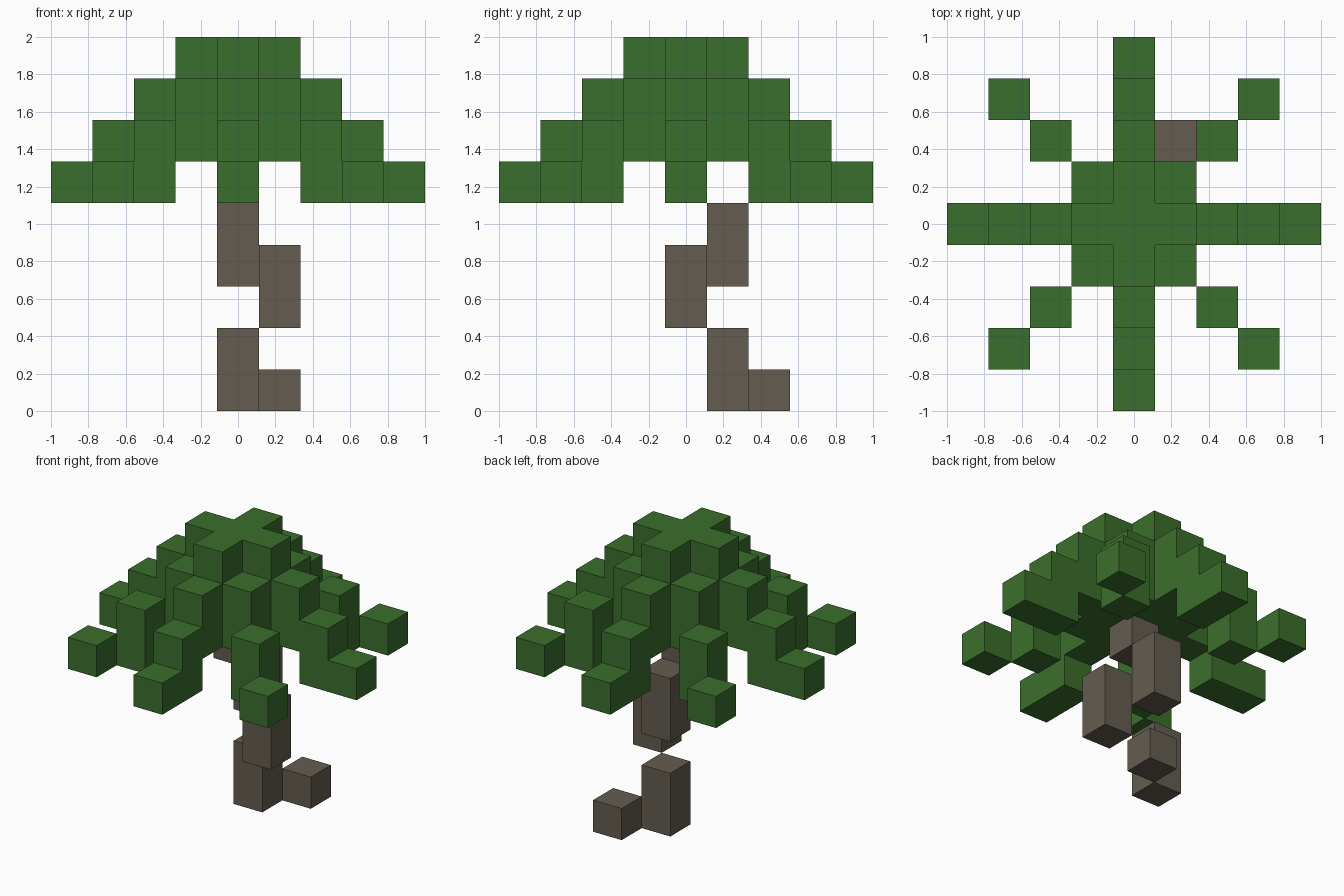
import bpy
import bmesh
from mathutils import Vector

cube = bpy.data.objects.get("Cube")
if cube:
    bpy.data.objects.remove(cube, do_unlink=True)

U = 2 / 9  # edge of one block


def material(name, rgb):
    mat = bpy.data.materials.new(name)
    mat.use_nodes = True
    mat.diffuse_color = (*rgb, 1)
    mat.node_tree.nodes["Principled BSDF"].inputs["Base Color"].default_value = (*rgb, 1)
    return mat


def block_object(name, cells, mat):
    """One mesh from unit cells, keeping only the outer faces."""
    bm = bmesh.new()
    for cell in sorted(cells):
        centre = Vector(cell) + Vector((0, 0, 0.5))
        for axis in range(3):
            for sign in (-1, 1):
                normal = Vector((0, 0, 0))
                normal[axis] = sign
                if tuple(int(a + b) for a, b in zip(cell, normal)) in cells:
                    continue
                side = Vector((0, 0, 0))
                side[(axis + 1) % 3] = 0.5
                up = normal.cross(side)
                mid = centre + normal / 2
                corners = (mid - side - up, mid + side - up, mid + side + up, mid - side + up)
                bm.faces.new([bm.verts.new(c * U) for c in corners])
    bmesh.ops.remove_doubles(bm, verts=bm.verts, dist=0.001)
    mesh = bpy.data.meshes.new(name)
    bm.to_mesh(mesh)
    bm.free()
    mesh.materials.append(mat)
    obj = bpy.data.objects.new(name, mesh)
    bpy.context.collection.objects.link(obj)
    return obj


green = material("leaf green", (0.044, 0.158, 0.026))
brown = material("bark brown", (0.127, 0.107, 0.082))

# Crown: solid core, four straight fronds and four diagonal fronds stepping down
leaves = {(x, y, z) for x in (-1, 0, 1) for y in (-1, 0, 1) for z in (6, 7)}
leaves.add((0, 0, 8))
for dx in (-1, 0, 1):
    for dy in (-1, 0, 1):
        reach = 5 - abs(dx) - abs(dy)
        if reach == 5:
            continue
        top = reach + 4
        for r in range(1, reach + 1):
            for z in (top + 1 - r, top - r):
                if z >= 5:
                    leaves.add((dx * r, dy * r, z))
block_object("leaf_crown", leaves, green)

# Crooked trunk: x, y, bottom layer, top layer
trunk = [
    ("trunk_root", 1, 2, 0, 0),
    ("trunk_base", 0, 1, 0, 1),
    ("trunk_bend", 1, 0, 2, 3),
    ("trunk_upper", 0, 1, 3, 4),
    ("trunk_top", 0, 0, 5, 5),
]
for name, x, y, low, high in trunk:
    block_object(name, {(x, y, z) for z in range(low, high + 1)}, brown)
